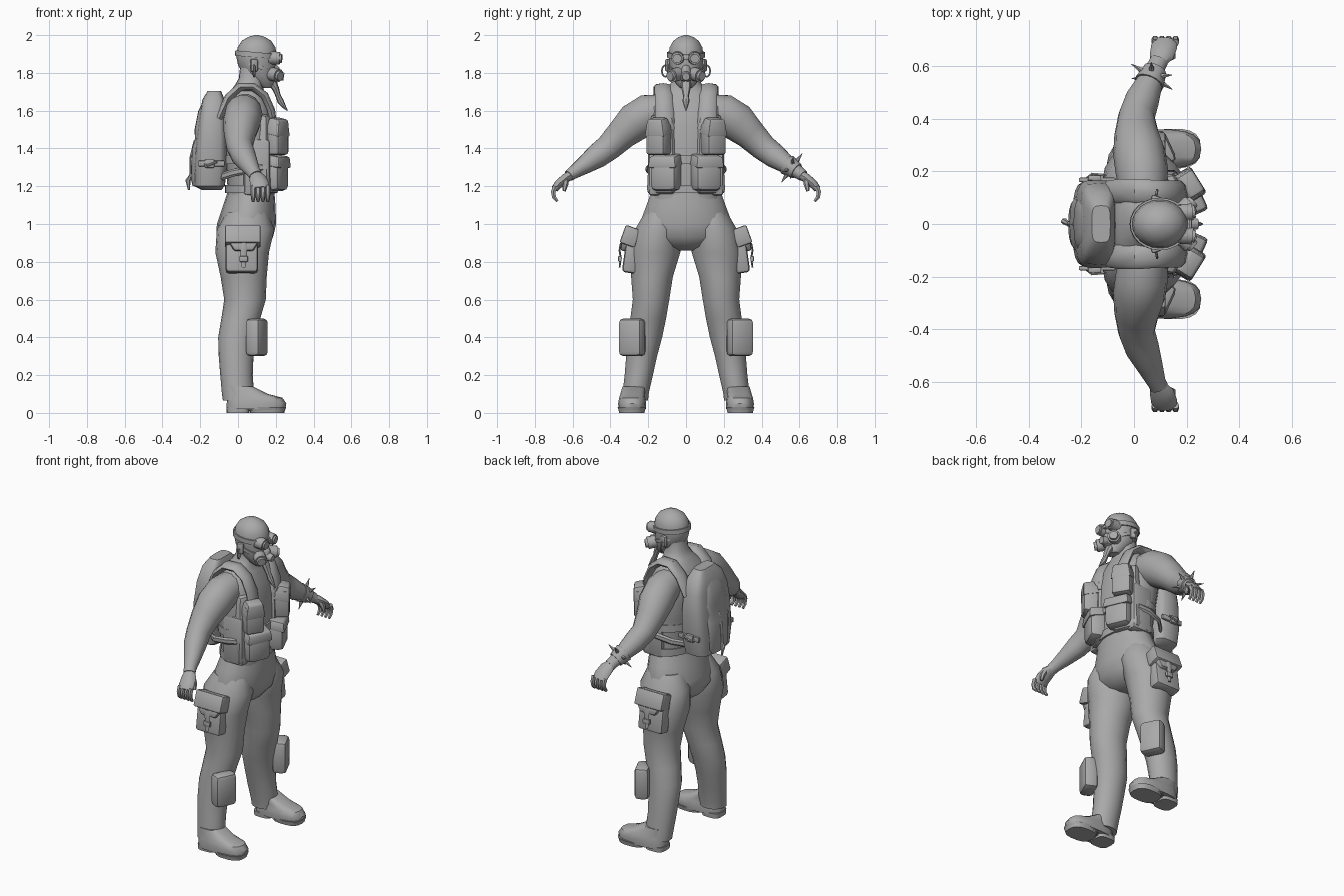
import bpy, bmesh, math
from mathutils import Vector, Matrix, Euler

grey = bpy.data.materials.new("plain grey")
grey.diffuse_color = (0.4, 0.4, 0.4, 1)

def finish(name, bm, mirror=False):
    bmesh.ops.recalc_face_normals(bm, faces=bm.faces)
    me = bpy.data.meshes.new(name)
    bm.to_mesh(me)
    bm.free()
    me.materials.append(grey)
    ob = bpy.data.objects.new(name, me)
    bpy.context.collection.objects.link(ob)
    if mirror:
        ob.modifiers.new("mirror", 'MIRROR').use_axis = (False, True, False)
        ob.modifiers["mirror"].use_mirror_merge = False
    return ob

def loft(name, rings, mirror=False):
    bm = bmesh.new()
    rows = [[bm.verts.new(p) for p in r] for r in rings]
    n = len(rows[0])
    for a, b in zip(rows, rows[1:]):
        for i in range(n):
            bm.faces.new((a[i], a[(i + 1) % n], b[(i + 1) % n], b[i]))
    bm.faces.new(rows[0])
    bm.faces.new(rows[-1])
    return finish(name, bm, mirror)

def sq(v, p):
    return math.copysign(abs(v) ** p, v)

def stack(name, rows, mirror=False, n=18, p=1.0):
    """Horizontal rings: z, x centre, x radius, y centre, y radius."""
    ang = [2 * math.pi * i / n for i in range(n)]
    return loft(name, [[(xc + rx * sq(math.cos(a), p), yc + ry * sq(math.sin(a), p), z)
                        for a in ang] for z, xc, rx, yc, ry in rows], mirror)

def tube(name, pts, mirror=False, n=10, ref=(1, 0, 0)):
    """Rings across a path: x, y, z, radius along ref, other radius."""
    ps = [Vector(p[:3]) for p in pts]
    rings = []
    for i, p in enumerate(pts):
        t = (ps[min(i + 1, len(ps) - 1)] - ps[max(i - 1, 0)]).normalized()
        u = Vector(ref)
        u = (u - t * u.dot(t)).normalized()
        w = t.cross(u)
        ru, rw = p[3], p[-1]
        rings.append([ps[i] + u * ru * math.cos(2 * math.pi * k / n)
                      + w * rw * math.sin(2 * math.pi * k / n) for k in range(n)])
    return loft(name, rings, mirror)

def box(name, loc, size, rot=(0, 0, 0), bevel=0.01, top=(1, 1), front=(1, 1), mirror=False):
    """Bevelled box; top scales the upper end, front scales the +x end."""
    bm = bmesh.new()
    bmesh.ops.create_cube(bm, size=1)
    for v in bm.verts:
        c = v.co
        if c.z > 0:
            c.x, c.y = c.x * top[0], c.y * top[1]
        if c.x > 0:
            c.y, c.z = c.y * front[0], c.z * front[1]
        v.co = Vector((c.x * size[0], c.y * size[1], c.z * size[2]))
    if bevel:
        bmesh.ops.bevel(bm, geom=bm.edges[:], offset=bevel, segments=2, profile=0.5, affect='EDGES')
    r = Euler([math.radians(a) for a in rot]).to_matrix().to_4x4()
    bm.transform(Matrix.Translation(loc) @ r)
    return finish(name, bm, mirror)

def disc(name, a, b, r1, r2, mirror=False, n=14):
    a, b = Vector(a), Vector(b)
    bm = bmesh.new()
    bmesh.ops.create_cone(bm, cap_ends=True, segments=n, radius1=r1, radius2=r2, depth=(b - a).length)
    bm.transform(Matrix.Translation((a + b) / 2) @ (b - a).to_track_quat('Z', 'Y').to_matrix().to_4x4())
    return finish(name, bm, mirror)

def band(name, loc, rx, ry, h, t, tilt=0, n=24):
    """Elliptical strap around a part, tilted about y."""
    bm = bmesh.new()
    m = Matrix.Translation(loc) @ Matrix.Rotation(math.radians(tilt), 4, 'Y')
    prof = [(0, -h), (t, -h), (t, h), (0, h)]
    vs = [[bm.verts.new(m @ Vector(((rx + d) * math.cos(a), (ry + d) * math.sin(a), z))) for d, z in prof]
          for a in (2 * math.pi * i / n for i in range(n))]
    for i in range(n):
        for k in range(4):
            bm.faces.new((vs[i][k], vs[(i + 1) % n][k], vs[(i + 1) % n][(k + 1) % 4], vs[i][(k + 1) % 4]))
    return finish(name, bm)

# Body
stack("torso", [(1.13, .07, .12, 0, .185), (1.25, .07, .13, 0, .185), (1.4, .06, .14, 0, .195),
                (1.52, .05, .145, 0, .205), (1.62, .045, .13, 0, .195), (1.69, .045, .10, 0, .14),
                (1.73, .055, .075, 0, .09), (1.77, .07, .066, 0, .07), (1.84, .08, .068, 0, .07)], p=.85)
stack("head", [(1.72, .15, .03, 0, .03), (1.745, .135, .06, 0, .055), (1.79, .115, .085, 0, .078),
               (1.84, .1, .1, 0, .088), (1.89, .098, .108, 0, .094), (1.935, .098, .1, 0, .088),
               (1.97, .098, .078, 0, .068), (1.99, .098, .045, 0, .04), (2.0, .098, .01, 0, .01)])
tube("arm", [(.035, .12, 1.6, .09, .09), (.03, .2, 1.585, .1, .105), (.02, .27, 1.54, .1, .105),
             (.01, .34, 1.475, .085, .085), (.01, .41, 1.405, .07, .072), (.03, .47, 1.36, .066, .066),
             (.06, .54, 1.31, .05, .048), (.085, .6, 1.27, .036, .034), (.095, .62, 1.255, .036, .03)], True, 14)
# Hands
tube("palm", [(.09, .61, 1.26, .03, .026), (.105, .64, 1.24, .046, .026), (.115, .675, 1.21, .05, .024),
              (.118, .695, 1.185, .046, .02)], True, 10)
for i in range(4):
    x = .08 + .026 * i
    tube("finger", [(x, .69, 1.2, .014, .016), (x, .703, 1.17, .014, .014), (x, .698, 1.14, .012, .012),
                    (x, .68, 1.12, .008, .008)], True, 6)
tube("thumb", [(.125, .635, 1.245, .018, .018), (.145, .638, 1.21, .015, .015), (.15, .645, 1.175, .009, .009)],
     True, 6, (0, 1, 0))

# Trousers
stack("trouser_seat", [(1.18, .07, .122, 0, .183), (1.1, .06, .138, 0, .212), (1.0, .045, .157, 0, .25),
                       (.93, .035, .15, 0, .24), (.88, .03, .115, 0, .15), (.86, .03, .05, 0, .06)])
stack("trouser_leg", [(1.06, .05, .11, .13, .09), (.97, .04, .152, .15, .122), (.85, .022, .142, .166, .138),
                      (.72, .03, .122, .18, .112), (.6, .037, .11, .185, .098), (.5, .015, .103, .2, .096),
                      (.4, -.005, .1, .215, .09), (.3, -.01, .092, .235, .083), (.2, -.008, .086, .25, .076),
                      (.1, .0, .085, .267, .07), (.065, .0, .08, .27, .07)], True)
# Boots
stack("boot", [(.02, .095, .155, .285, .073), (.05, .098, .158, .285, .075), (.08, .09, .145, .285, .07),
               (.1, .055, .105, .283, .065), (.14, .01, .07, .275, .062)], True, p=.75)
stack("sole", [(.012, .15, .098, .287, .07), (.03, .15, .105, .287, .076)], True, p=.75)
stack("heel", [(0, .0, .06, .28, .058), (.03, .0, .062, .28, .06)], True, p=.6)
stack("sole_tread", [(0, .155, .09, .287, .068), (.02, .155, .095, .287, .072)], True, p=.75)
# Knee pads
box("knee_pad", (.1, .285, .4), (.085, .135, .2), (0, 0, 25), .025, mirror=True)

# Thigh pockets with flap, buckle and hanging strap
box("thigh_pocket", (.02, .285, .85), (.17, .08, .22), (8, 0, 0), .018, mirror=True)
box("pocket_flap", (.025, .295, .935), (.19, .085, .1), (20, 0, 0), .01, mirror=True)
box("flap_tip", (.03, .315, .88), (.1, .06, .05), (8, 0, 0), .012, top=(1.6, 1), mirror=True)
tube("pocket_strap", [(.03, .345, .9, .017, .005), (.03, .352, .86, .017, .006), (.03, .345, .82, .017, .006),
                      (.03, .352, .77, .01, .005)], True, 6)
box("pocket_buckle", (.03, .35, .815), (.045, .018, .03), (0, 0, 0), .004, mirror=True)

# Vest panels, pouches, shoulder straps
box("vest_panel", (.135, .115, 1.37), (.12, .17, .42), (0, 0, 24), .025, top=(.8, .8), mirror=True)
box("vest_side", (.1, .165, 1.3), (.14, .07, .3), (0, 0, 0), .02, mirror=True)
box("upper_pouch", (.205, .145, 1.45), (.09, .115, .17), (0, 0, 32), .018, mirror=True)
box("upper_pouch_flap", (.21, .148, 1.515), (.105, .125, .09), (0, 12, 32), .012, top=(.6, .75), mirror=True)
box("lower_pouch", (.195, .105, 1.26), (.11, .15, .17), (0, 0, 24), .03, mirror=True)
box("lower_pouch_flap", (.2, .108, 1.335), (.125, .165, .06), (0, 10, 24), .012, top=(.75, .9), mirror=True)
band("vest_hem", (.07, 0, 1.185), .128, .188, .022, .012)
band("back_strap", (.062, 0, 1.34), .137, .19, .022, .012)
tube("shoulder_strap", [(.19, .11, 1.5, .05, .02), (.175, .115, 1.6, .05, .022), (.14, .118, 1.68, .047, .022),
                        (.08, .12, 1.725, .047, .022), (.01, .125, 1.725, .047, .022), (-.05, .125, 1.67, .047, .022),
                        (-.1, .12, 1.56, .045, .02)], True, 8, (0, 1, 0))
tube("under_arm_strap", [(-.09, .13, 1.25, .02, .01), (-.03, .185, 1.27, .02, .01), (.06, .205, 1.29, .02, .01),
                         (.13, .195, 1.3, .02, .01)], True, 6, (0, 0, 1))

# Backpack with raised centre, side buckles and cords
stack("backpack", [(1.18, -.14, .05, 0, .11), (1.2, -.15, .08, 0, .145), (1.3, -.145, .088, 0, .165),
                   (1.45, -.14, .082, 0, .168), (1.58, -.135, .07, 0, .155), (1.66, -.13, .058, 0, .12),
                   (1.705, -.125, .035, 0, .07)], p=.5, n=20)
stack("backpack_bulge", [(1.2, -.2, .04, 0, .08), (1.24, -.2, .05, 0, .1), (1.4, -.195, .05, 0, .11),
                         (1.45, -.19, .038, 0, .105), (1.5, -.185, .045, 0, .105), (1.6, -.17, .04, 0, .09),
                         (1.66, -.15, .03, 0, .06)], p=.7)
box("pack_side_strap", (-.14, .168, 1.32), (.14, .016, .03), (0, 0, 0), .004, mirror=True)
box("pack_side_buckle", (-.15, .175, 1.32), (.05, .02, .045), (0, 0, 0), .005, mirror=True)
tube("pack_side_cord", [(-.19, .165, 1.32, .006, .006), (-.16, .19, 1.31, .006, .006),
                        (-.11, .185, 1.33, .006, .006)], True, 6, (0, 0, 1))
tube("pack_rear_cord", [(-.225, 0, 1.44, .01, .01), (-.245, 0, 1.35, .012, .012), (-.25, 0, 1.26, .008, .008),
                        (-.265, .01, 1.23, .014, .012), (-.26, .015, 1.18, .005, .005)], False, 6)

# Goggles
band("goggle_strap", (.098, 0, 1.895), .106, .092, .014, .008, 5)
disc("goggle_cup", (.165, .04, 1.88), (.222, .046, 1.877), .038, .032, True)
disc("goggle_lens", (.215, .045, 1.877), (.232, .047, 1.876), .024, .024, True)
box("goggle_bridge", (.205, 0, 1.88), (.03, .05, .02), bevel=.004)
# Breathing mask
box("mask", (.185, 0, 1.80), (.08, .085, .1), (0, 8, 0), .018, top=(.8, .55), front=(.7, .8))
disc("mask_valve", (.21, 0, 1.785), (.243, 0, 1.78), .026, .02)
disc("mask_filter", (.175, .04, 1.795), (.215, .076, 1.785), .036, .036, True)
disc("filter_cap", (.21, .072, 1.786), (.225, .086, 1.783), .028, .024, True)
band("mask_strap", (.105, 0, 1.835), .09, .086, .01, .007, 22)
# Beard, ears and rings
tube("beard", [(.18, 0, 1.75, .025, .028), (.2, 0, 1.715, .018, .024), (.212, 0, 1.68, .014, .016),
               (.225, 0, 1.65, .017, .018), (.245, 0, 1.62, .01, .01), (.262, 0, 1.6, .002, .002)], False, 8)
box("ear", (.085, .096, 1.84), (.04, .022, .065), (0, 0, -20), .008, mirror=True)
tube("ear_ring", [(.085 + .003 * math.cos(a), .11 + .018 * math.cos(a), 1.81 + .03 * math.sin(a), .005, .005)
                  for a in (math.pi * (.5 + 2 * i / 12) for i in range(13))], True, 6)

# Spiked bracelet on one wrist
tube("bracelet", [(.057, .535, 1.314, .058, .056), (.08, .585, 1.28, .046, .044)], False, 12)
axis = Vector((.3, .7, -.5)).normalized()
u = (Vector((1, 0, 0)) - axis * axis.x).normalized()
w = axis.cross(u)
for i in range(6):
    a = 2 * math.pi * i / 6 + .5
    d = u * math.cos(a) + w * math.sin(a)
    c = Vector((.068, .56, 1.297))
    disc("bracelet_spike", c + d * .045, c + d * .095, .012, .001, n=6)

# Smooth surfaces, crisp edges
bpy.ops.object.select_all(action='SELECT')
bpy.context.view_layer.objects.active = bpy.context.selected_objects[0]
bpy.ops.object.shade_smooth_by_angle(angle=math.radians(38))
